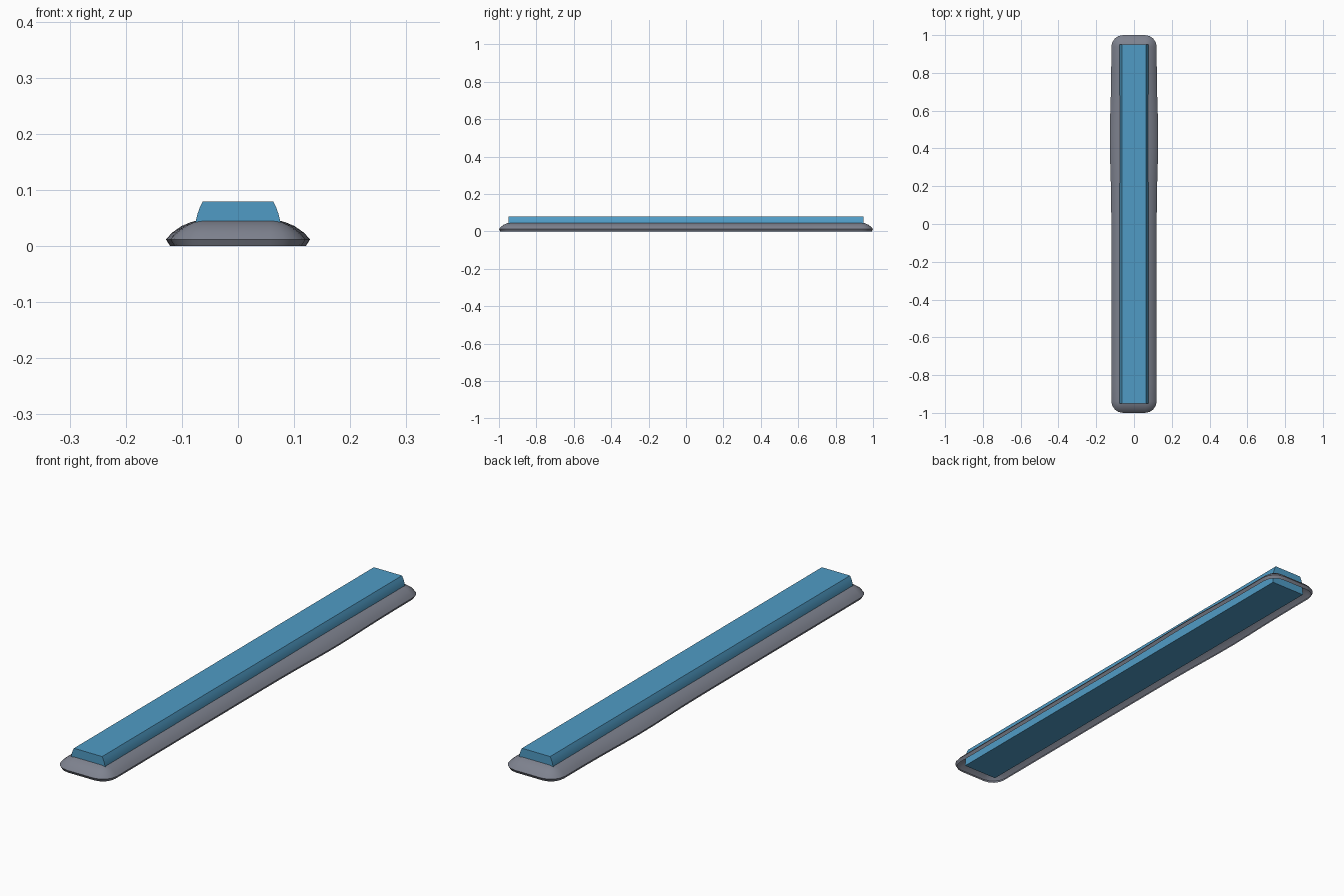
import bpy, bmesh, math

cube = bpy.data.objects.get("Cube")
if cube:
    bpy.data.objects.remove(cube, do_unlink=True)


def material(name, rgb):
    m = bpy.data.materials.new(name)
    m.use_nodes = True
    m.diffuse_color = (*rgb, 1)
    m.node_tree.nodes["Principled BSDF"].inputs["Base Color"].default_value = (*rgb, 1)
    return m


def finish(bm, name, mat, angle):
    mesh = bpy.data.meshes.new(name)
    bm.to_mesh(mesh)
    bm.free()
    obj = bpy.data.objects.new(name, mesh)
    bpy.context.collection.objects.link(obj)
    mesh.materials.append(mat)
    bpy.ops.object.select_all(action="DESELECT")
    bpy.context.view_layer.objects.active = obj
    obj.select_set(True)
    bpy.ops.object.shade_smooth_by_angle(angle=math.radians(angle))
    return obj


def bridge(bm, a, b):
    n = len(a)
    for i in range(n):
        bm.faces.new((a[i], a[(i + 1) % n], b[(i + 1) % n], b[i]))


def plan_outline(inset, corner_steps=4, side_steps=20):
    """Counter-clockwise rounded rectangle with slightly swollen long sides."""
    hw, hl = 0.12 - inset, 1.0 - inset
    r = max(0.062 - inset, 0.012)
    pts = []
    for k, (sx, sy) in enumerate(((1, 1), (-1, 1), (-1, -1), (1, -1))):
        for s in range(corner_steps + 1):
            a = math.pi / 2 * (k + s / corner_steps)
            pts.append((sx * (hw - r) + r * math.cos(a),
                        sy * (hl - r) + r * math.sin(a)))
        if k in (1, 3):  # points along a long side
            end = hl - r
            for s in range(1, side_steps):
                pts.append((sx * hw, sy * end * (1 - 2 * s / side_steps)))
    swell = lambda y: 1 + 0.07 * math.exp(-((y - 0.45) / 0.22) ** 2)
    return [(x * swell(y), y) for x, y in pts]


grey = material("grey", (0.21, 0.225, 0.275))
blue = material("blue", (0.08, 0.33, 0.56))

# Soft open-bottomed surround: inset and height of each ring, rim first
bm = bmesh.new()
rings = []
for inset, z in ((0.007, 0), (0, 0.012), (0.01, 0.024), (0.026, 0.036),
                 (0.042, 0.043), (0.056, 0.047)):
    rings.append([bm.verts.new((x, y, z)) for x, y in plan_outline(inset)])
for lower, upper in zip(rings, rings[1:]):
    bridge(bm, lower, upper)
finish(bm, "surround", grey, 50)

# Long bar with gently curved flanks, running through the surround
half = [(0.077, 0.002), (0.076, 0.042), (0.072, 0.058), (0.068, 0.069), (0.0625, 0.08)]
section = half + [(-x, z) for x, z in reversed(half)]
bm = bmesh.new()
front, back = ([bm.verts.new((x, y, z)) for x, z in section] for y in (-0.95, 0.95))
bridge(bm, front, back)
bm.faces.new(front)
bm.faces.new(list(reversed(back)))
bmesh.ops.recalc_face_normals(bm, faces=bm.faces[:])
finish(bm, "bar", blue, 30)
